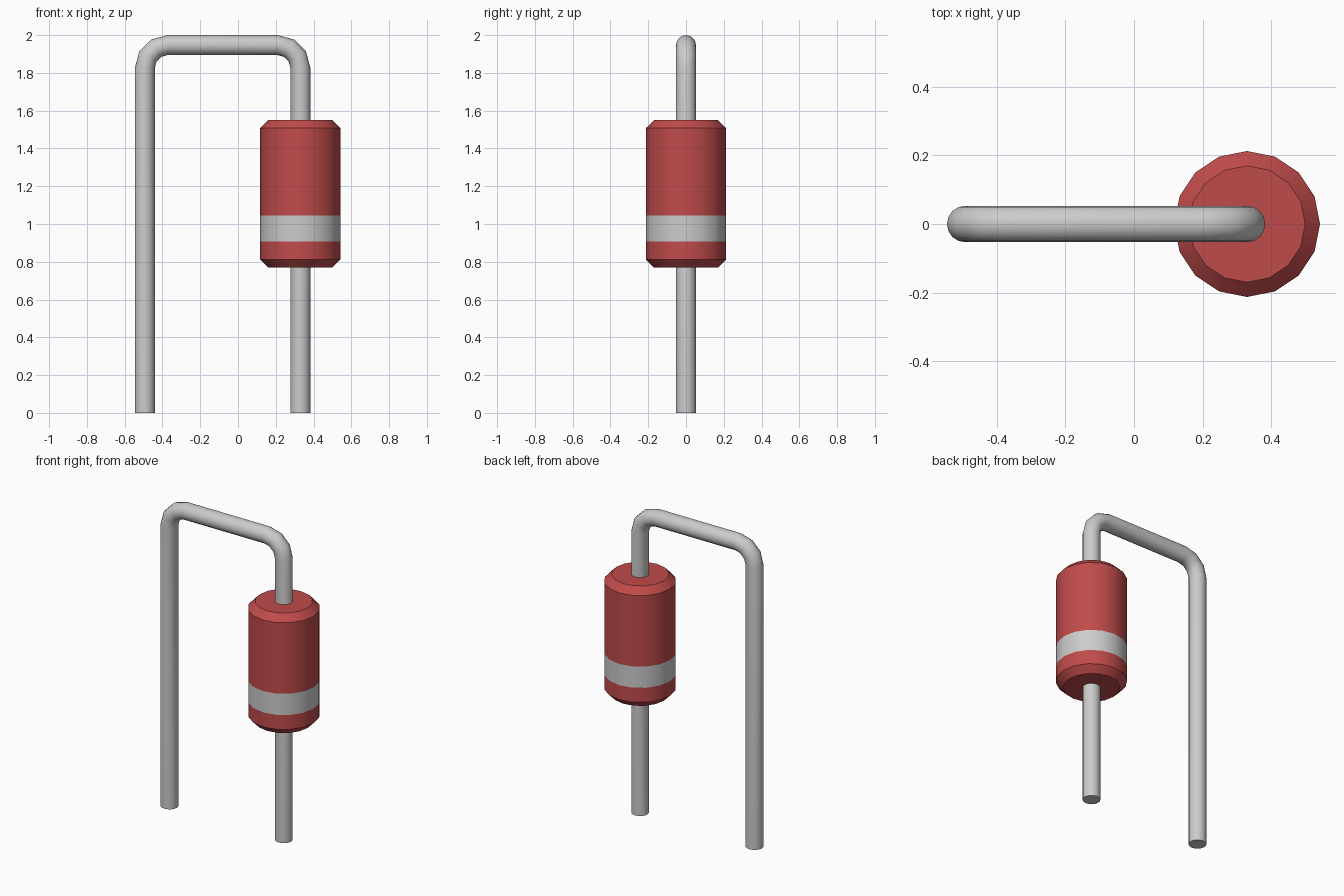
import bpy, bmesh, math
from mathutils import Vector

cube = bpy.data.objects.get("Cube")
if cube:
    bpy.data.objects.remove(cube, do_unlink=True)

SIDES = 16
BODY_X, LEG_X = 0.33, -0.493
WIRE_R, BEND_R, TOP_Z = 0.053, 0.12, 1.947


def material(name, rgb):
    mat = bpy.data.materials.new(name)
    mat.use_nodes = True
    mat.diffuse_color = (*rgb, 1)
    bsdf = next(n for n in mat.node_tree.nodes if n.type == 'BSDF_PRINCIPLED')
    bsdf.inputs["Base Color"].default_value = (*rgb, 1)
    return mat


def sweep(name, rings, mats, index_rule=None):
    """Skin rings given as (centre, sideways axis in the xz plane, radius)."""
    bm = bmesh.new()
    loops = []
    for centre, axis, radius in rings:
        loop = []
        for i in range(SIDES):
            a = 2 * math.pi * i / SIDES
            offset = axis * math.cos(a) + Vector((0, 1, 0)) * math.sin(a)
            loop.append(bm.verts.new(centre + offset * radius))
        loops.append(loop)
    for low, high in zip(loops, loops[1:]):
        for i in range(SIDES):
            j = (i + 1) % SIDES
            bm.faces.new((low[i], low[j], high[j], high[i]))
    bm.faces.new(loops[0])
    bm.faces.new(loops[-1])
    bmesh.ops.recalc_face_normals(bm, faces=bm.faces[:])
    if index_rule:
        for face in bm.faces:
            face.material_index = index_rule(face.calc_center_median())
    mesh = bpy.data.meshes.new(name)
    bm.to_mesh(mesh)
    bm.free()
    for mat in mats:
        mesh.materials.append(mat)
    obj = bpy.data.objects.new(name, mesh)
    bpy.context.collection.objects.link(obj)
    bpy.ops.object.select_all(action='DESELECT')
    obj.select_set(True)
    bpy.context.view_layer.objects.active = obj
    bpy.ops.object.shade_smooth_by_angle(angle=math.radians(35))
    return obj


red = material("body_red", (0.53, 0.07, 0.07))
grey = material("metal_grey", (0.6, 0.6, 0.6))

# Body: chamfered cylinder with a grey band
profile = [(0.77, 0.17), (0.813, 0.213), (0.907, 0.213),
           (1.045, 0.213), (1.507, 0.213), (1.55, 0.17)]
sweep("body", [(Vector((BODY_X, 0, z)), Vector((1, 0, 0)), r) for z, r in profile],
      [red, grey], lambda c: 1 if 0.907 < c.z < 1.045 else 0)

# Wire lead: up the long leg, round two bends, down through the body
rings = [(Vector((LEG_X, 0, 0)), Vector((-1, 0, 0)), WIRE_R)]
for bend_x, start in ((LEG_X + BEND_R, 180), (BODY_X - BEND_R, 90)):
    for step in range(4):
        a = math.radians(start - 30 * step)
        out = Vector((math.cos(a), 0, math.sin(a)))
        rings.append((Vector((bend_x, 0, TOP_Z - BEND_R)) + out * BEND_R, out, WIRE_R))
rings.append((Vector((BODY_X, 0, 0)), Vector((1, 0, 0)), WIRE_R))
sweep("wire_lead", rings, [grey])
